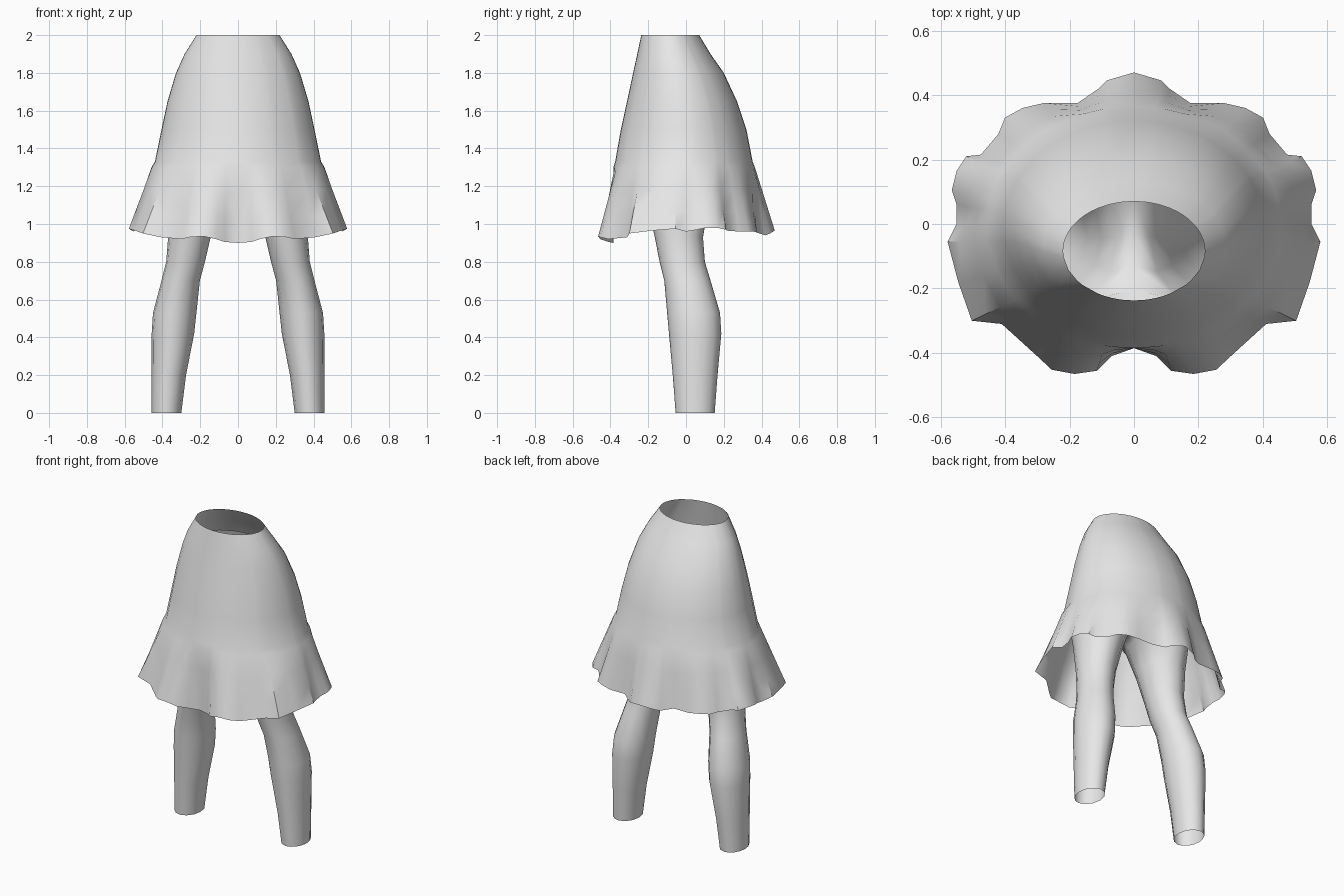
import bpy, bmesh, math

if "Cube" in bpy.data.objects:
    bpy.data.objects.remove(bpy.data.objects["Cube"])

grey = bpy.data.materials.new("light grey")
grey.diffuse_color = (0.8, 0.8, 0.8, 1)
grey.use_nodes = True
grey.node_tree.nodes["Principled BSDF"].inputs["Base Color"].default_value = grey.diffuse_color


def finish(name, bm):
    """Turn a right-hand half into a mirrored, smooth object."""
    bmesh.ops.recalc_face_normals(bm, faces=bm.faces)
    # face outward: the outermost face must point towards +x
    outer = max(bm.faces, key=lambda f: f.calc_center_median().x)
    outer.normal_update()
    if outer.normal.x < 0:
        bmesh.ops.reverse_faces(bm, faces=bm.faces)
    mesh = bpy.data.meshes.new(name)
    bm.to_mesh(mesh)
    bm.free()
    mesh.materials.append(grey)
    ob = bpy.data.objects.new(name, mesh)
    bpy.context.collection.objects.link(ob)
    bpy.ops.object.select_all(action='DESELECT')
    ob.select_set(True)
    bpy.context.view_layer.objects.active = ob
    bpy.ops.object.shade_smooth_by_angle(angle=math.radians(40))
    mod = ob.modifiers.new("mirror", 'MIRROR')
    mod.use_clip = True
    mod.merge_threshold = 0.002
    return ob


def bridge(bm, a, b, closed=False):
    """Join two rows of vertices with quads."""
    n = len(a)
    for i in range(n if closed else n - 1):
        j = (i + 1) % n
        bm.faces.new((a[i], a[j], b[j], b[i]))


def oval(t, x0, x1, y0, y1):
    """Point at angle t on an oval given by its extents."""
    return ((x0 + x1) / 2 + (x1 - x0) / 2 * math.cos(t),
            (y0 + y1) / 2 + (y1 - y0) / 2 * math.sin(t))


# Skirt: right half of the ruffled hem, from back to front (x, y, z)
hem = [(0, .47, .965), (.085, .445, .95), (.11, .42, .94), (.175, .375, .955),
       (.28, .375, .955), (.345, .36, .96), (.40, .33, .96), (.42, .28, .96),
       (.475, .215, .965), (.52, .21, .97), (.55, .165, .98), (.565, .105, .98),
       (.55, .06, .97), (.55, 0, .96), (.578, -.055, .975), (.545, -.18, .965),
       (.503, -.30, .95), (.41, -.31, .93), (.30, -.41, .92), (.255, -.452, .93),
       (.185, -.465, .935), (.115, -.455, .92), (.07, -.41, .905), (0, -.385, .90)]
# Skirt body rings: height, half width, front y, back y
body = [(2.0, .22, -.237, .07), (1.9, .283, -.258, .13), (1.8, .328, -.28, .20),
        (1.65, .373, -.312, .27), (1.5, .405, -.345, .32),
        (1.33, .44, -.375, .353), (1.30, .458, -.385, .365)]
bm = bmesh.new()
angles = [math.atan2(y / .46, x / .575) for x, y, z in hem]
rows = []
for z, hx, yf, yb in body:
    row = []
    for t in angles:
        x, y = oval(t, -hx, hx, yf, yb)
        row.append((max(x, 0) if abs(t) < 1.57 else 0, y, z))
    rows.append(row)
# flounce fans out from the last body ring to the hem
last = rows[-1]
for f in (.35, .7, 1):
    rows.append([tuple(p + (q - p) * f for p, q in zip(a, b))
                 for a, b in zip(last, hem)])
rows = [[bm.verts.new(p) for p in r] for r in rows]
for a, b in zip(rows, rows[1:]):
    bridge(bm, a, b)
finish("skirt", bm)

# Hips and legs: open hip tube that splits into two hollow legs
OUT, INN = 8, 6
half = [-math.pi / 2 + math.pi * i / OUT for i in range(OUT + 1)]
inner = [math.pi / 2 + math.pi * i / INN for i in range(1, INN)]
hips = [(1.83, .28, -.25, .15), (1.6, .335, -.285, .23), (1.4, .36, -.29, .23)]
bm = bmesh.new()
prev = None
for z, hx, yf, yb in hips:
    row = []
    for i, t in enumerate(half):
        x, y = oval(t, -hx, hx, yf, yb)
        row.append(bm.verts.new((0 if i in (0, OUT) else x, y, z)))
    if prev:
        bridge(bm, prev, row)
    prev = row
# crotch line closes the half ring into a leg opening
for t in inner:
    y = -.03 + .2 * math.sin(t)
    prev.append(bm.verts.new((0, y, 1.29 + .08 * math.sin(t) ** 2)))
# leg rings: height, inner x, outer x, front y, back y
legs = [(1.26, .05, .375, -.255, .17), (1.1, .10, .37, -.205, .12),
        (.93, .145, .37, -.165, .09), (.8, .175, .38, -.14, .10),
        (.7, .202, .405, -.115, .13), (.53, .22, .45, -.10, .18),
        (.42, .232, .457, -.09, .187), (.2, .275, .457, -.07, .167),
        (0, .30, .457, -.055, .152)]
for z, x0, x1, y0, y1 in legs:
    row = [bm.verts.new((*oval(t, x0, x1, y0, y1), z)) for t in half + inner]
    bridge(bm, prev, row, closed=True)
    prev = row
finish("hips_and_legs", bm)
